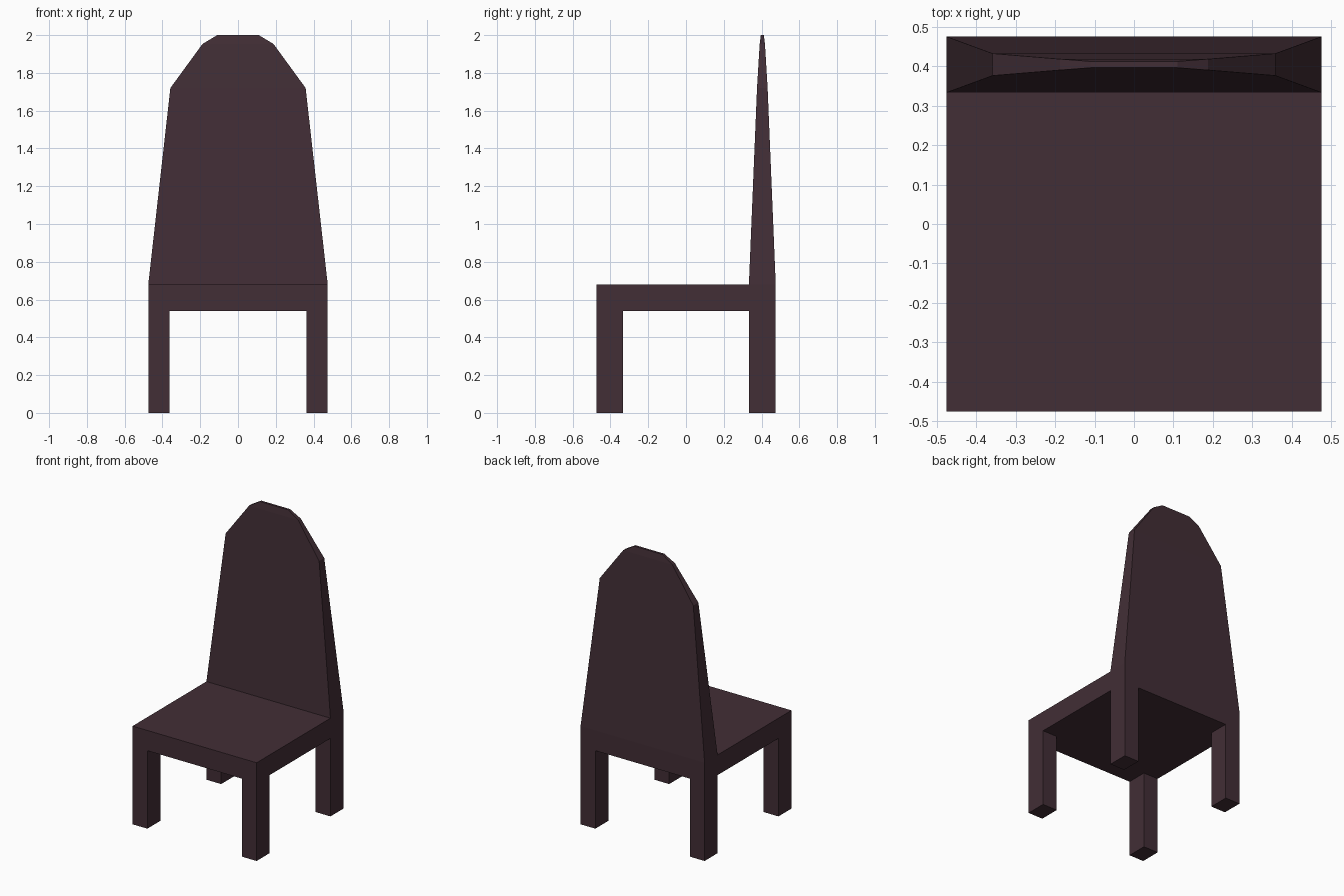
import bpy, bmesh

if "Cube" in bpy.data.objects:
    bpy.data.objects.remove(bpy.data.objects["Cube"])

HALF = 0.475                    # half width and depth of the chair
LEG_X, LEG_Y = 0.362, 0.333     # inner faces of the legs
SEAT_LOW, SEAT_TOP = 0.54, 0.68

wood = bpy.data.materials.new("dark plum wood")
wood.diffuse_color = (0.0545, 0.0273, 0.0365, 1)
wood.use_nodes = True
wood.node_tree.nodes["Principled BSDF"].inputs["Base Color"].default_value = wood.diffuse_color


def quad(bm, x0, x1, y0, y1, z, up):
    """Horizontal rectangle facing up or down."""
    pts = [(x0, y0, z), (x1, y0, z), (x1, y1, z), (x0, y1, z)]
    bm.faces.new([bm.verts.new(p) for p in (pts if up else pts[::-1])])


def loft(bm, sections):
    """Side walls through stacked rectangles (x0, x1, y0, y1, z)."""
    rings = [[bm.verts.new(p) for p in ((x0, y0, z), (x1, y0, z), (x1, y1, z), (x0, y1, z))]
             for x0, x1, y0, y1, z in sections]
    for low, high in zip(rings, rings[1:]):
        for i in range(4):
            j = (i + 1) % 4
            bm.faces.new((low[i], low[j], high[j], high[i]))


def finish(name, bm):
    bmesh.ops.remove_doubles(bm, verts=bm.verts, dist=1e-5)
    mesh = bpy.data.meshes.new(name)
    bm.to_mesh(mesh)
    bm.free()
    mesh.materials.append(wood)
    bpy.context.collection.objects.link(bpy.data.objects.new(name, mesh))


# Seat: walls, open underneath at the legs and on top under the backrest
bm = bmesh.new()
loft(bm, [(-HALF, HALF, -HALF, HALF, z) for z in (SEAT_LOW, SEAT_TOP)])
quad(bm, -HALF, HALF, -HALF, LEG_Y, SEAT_TOP, True)
xs = (-HALF, -LEG_X, LEG_X, HALF)
ys = (-HALF, -LEG_Y, LEG_Y, HALF)
for i in range(3):
    for j in range(3):
        if i == 1 or j == 1:
            quad(bm, xs[i], xs[i + 1], ys[j], ys[j + 1], SEAT_LOW, False)
finish("seat", bm)

# Four legs
for side, i in (("left", 0), ("right", 2)):
    for end, j in (("front", 0), ("back", 2)):
        bm = bmesh.new()
        foot = (xs[i], xs[i + 1], ys[j], ys[j + 1])
        loft(bm, [foot + (0,), foot + (SEAT_LOW,)])
        quad(bm, *foot, 0, False)
        finish(f"{end}_{side}_leg", bm)

# Backrest: tapers in width and thickness to a faceted top
bm = bmesh.new()
profile = [(HALF, LEG_Y, HALF, SEAT_TOP), (0.358, 0.376, 0.432, 1.72),
           (0.188, 0.390, 0.418, 1.953), (0.11, 0.396, 0.412, 2.0)]
loft(bm, [(-w, w, y0, y1, z) for w, y0, y1, z in profile])
w, y0, y1, z = profile[-1]
quad(bm, -w, w, y0, y1, z, True)
finish("backrest", bm)
